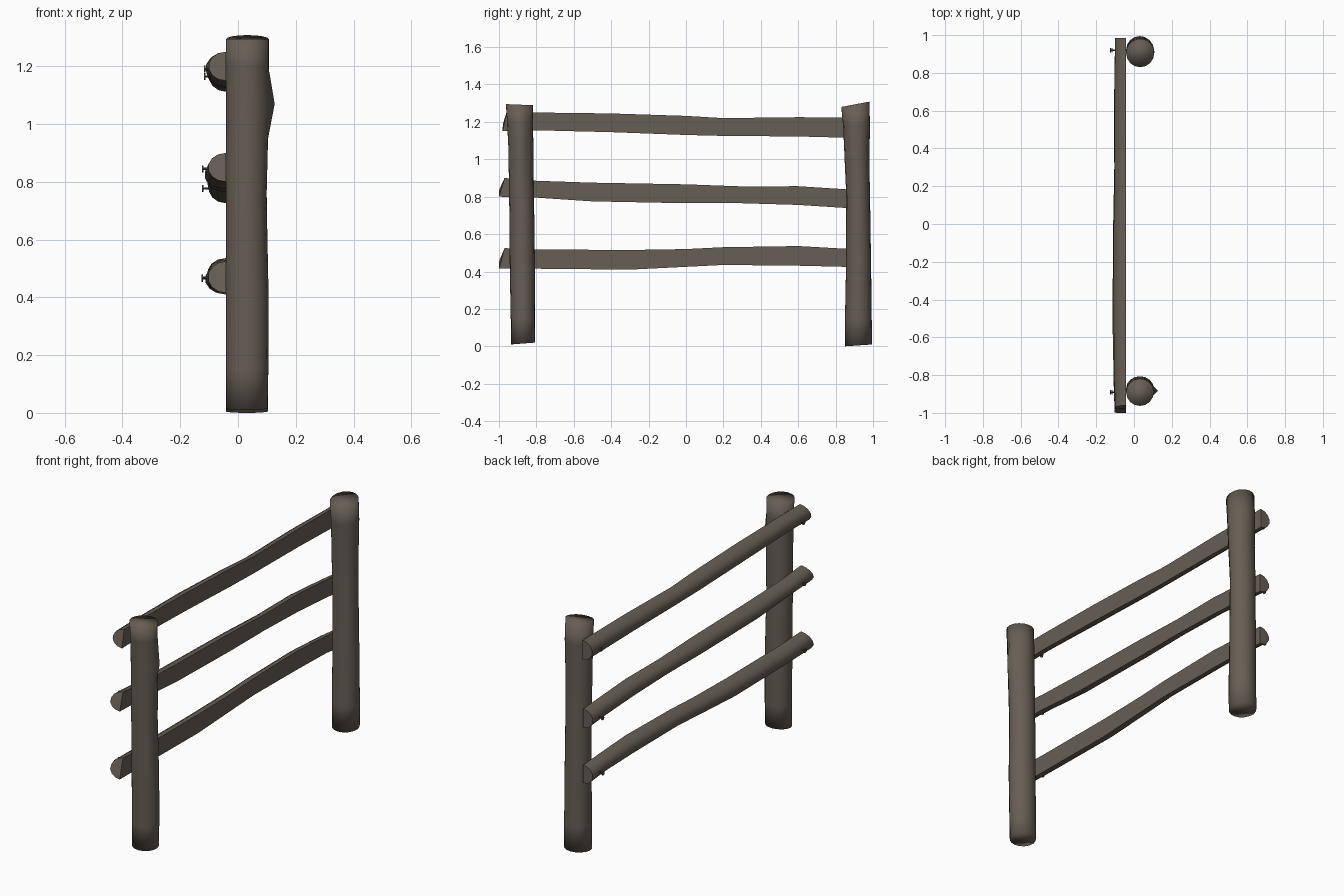
import bpy, bmesh, math

if "Cube" in bpy.data.objects:
    bpy.data.objects.remove(bpy.data.objects["Cube"])

def material(name, rgb):
    m = bpy.data.materials.new(name)
    m.diffuse_color = (*rgb, 1)
    m.use_nodes = True
    m.node_tree.nodes["Principled BSDF"].inputs["Base Color"].default_value = m.diffuse_color
    return m

wood = material("weathered_wood", (0.135, 0.112, 0.090))
iron = material("dark_iron", (0.10, 0.09, 0.08))

def loft(name, rings, mat, angle=None):
    """Skin closed rings of points and cap both ends."""
    bm = bmesh.new()
    vs = [[bm.verts.new(p) for p in r] for r in rings]
    n = len(vs[0])
    for a, b in zip(vs, vs[1:]):
        for i in range(n):
            j = (i + 1) % n
            bm.faces.new((a[i], a[j], b[j], b[i]))
    bm.faces.new(vs[0][::-1])
    bm.faces.new(vs[-1])
    bmesh.ops.recalc_face_normals(bm, faces=bm.faces)
    me = bpy.data.meshes.new(name)
    bm.to_mesh(me)
    bm.free()
    ob = bpy.data.objects.new(name, me)
    bpy.context.collection.objects.link(ob)
    me.materials.append(mat)
    bpy.ops.object.select_all(action='DESELECT')
    ob.select_set(True)
    bpy.context.view_layer.objects.active = ob
    if angle is None:
        bpy.ops.object.shade_smooth()
    else:
        bpy.ops.object.shade_smooth_by_angle(angle=math.radians(angle))
    return ob

def post(name, stations, tilt_bottom, tilt_top, knot=None):
    """Uneven round log; station = z, y min, y max, x max."""
    rings = []
    for k, (z, y0, y1, x1) in enumerate(stations):
        x0, ring = -0.042, []
        tilt = tilt_bottom if k == 0 else tilt_top if k == len(stations) - 1 else 0
        for i in range(16):
            a = 2 * math.pi * i / 16
            x = (x0 + x1) / 2 + (x1 - x0) / 2 * math.cos(a)
            y = (y0 + y1) / 2 + (y1 - y0) / 2 * math.sin(a)
            if i == 0 and k == knot:
                x += 0.02
            ring.append((x, y, z + tilt * math.sin(a)))
        rings.append(ring)
    return loft(name, rings, wood)

# Posts
post("front_post", [(0.015, -0.936, -0.807, 0.102), (0.15, -0.937, -0.806, 0.105),
                    (0.4, -0.942, -0.807, 0.106), (0.75, -0.945, -0.812, 0.099),
                    (0.95, -0.948, -0.815, 0.104), (1.07, -0.95, -0.816, 0.107),
                    (1.2, -0.957, -0.818, 0.105), (1.292, -0.963, -0.818, 0.105)],
     0.005, -0.003, knot=5)
post("back_post", [(0.005, 0.85, 0.995, 0.103), (0.15, 0.85, 0.993, 0.105),
                   (0.4, 0.855, 0.99, 0.103), (0.8, 0.857, 0.984, 0.099),
                   (1.0, 0.848, 0.98, 0.104), (1.18, 0.84, 0.984, 0.108),
                   (1.294, 0.83, 0.98, 0.107)],
     0.005, 0.014)

def rail(name, stations, slant):
    """Half-round rail, flat against the posts; station = y, z low, z high, depth."""
    rings = []
    for k, (y, lo, hi, d) in enumerate(stations):
        ring = []
        for i in range(8):
            a = math.pi * i / 7
            t = (1 - math.cos(a)) / 2
            cut = slant * max(0, t - 0.35) / 0.65 if k == 0 else 0
            ring.append((-0.042 - d * math.sin(a), y + cut, lo + (hi - lo) * t))
        rings.append(ring)
    return loft(name, rings, wood, 40)

# Rails
rail("top_rail", [(-0.98, 1.15, 1.25, 0.06), (-0.8, 1.155, 1.25, 0.063), (-0.4, 1.145, 1.245, 0.07),
                  (0, 1.13, 1.232, 0.067), (0.2, 1.125, 1.22, 0.062), (0.6, 1.122, 1.225, 0.064),
                  (0.985, 1.112, 1.222, 0.06)], 0.02)
rail("middle_rail", [(-1.0, 0.80, 0.90, 0.062), (-0.8, 0.795, 0.885, 0.068), (-0.5, 0.775, 0.875, 0.074),
                     (0, 0.765, 0.866, 0.070), (0.3, 0.765, 0.855, 0.064), (0.6, 0.756, 0.856, 0.066),
                     (0.85, 0.74, 0.84, 0.062), (0.98, 0.726, 0.83, 0.06)], 0.03)
rail("bottom_rail", [(-1.0, 0.415, 0.525, 0.062), (-0.8, 0.415, 0.518, 0.069), (-0.3, 0.41, 0.515, 0.072),
                     (0, 0.425, 0.52, 0.067), (0.2, 0.435, 0.53, 0.064), (0.6, 0.431, 0.536, 0.064),
                     (0.85, 0.425, 0.522, 0.062), (0.98, 0.41, 0.512, 0.06)], 0.03)

# Nails: shank with a flat head, driven along x
def nail(name, y, z, tip):
    profile = [(-0.08, 0.004), (tip + 0.004, 0.004), (tip + 0.004, 0.012), (tip, 0.012)]
    rings = [[(x, y + r * math.cos(i * math.pi / 4), z + r * math.sin(i * math.pi / 4))
              for i in range(8)] for x, r in profile]
    loft(name, rings, iron, 40)

for part, zf, zb, tip in (("top", 1.19, 1.165, -0.117), ("middle", 0.845, 0.777, -0.124),
                          ("bottom", 0.468, 0.465, -0.126)):
    nail(part + "_front_nail", -0.89, zf, tip)
    nail(part + "_back_nail", 0.92, zb, tip)
